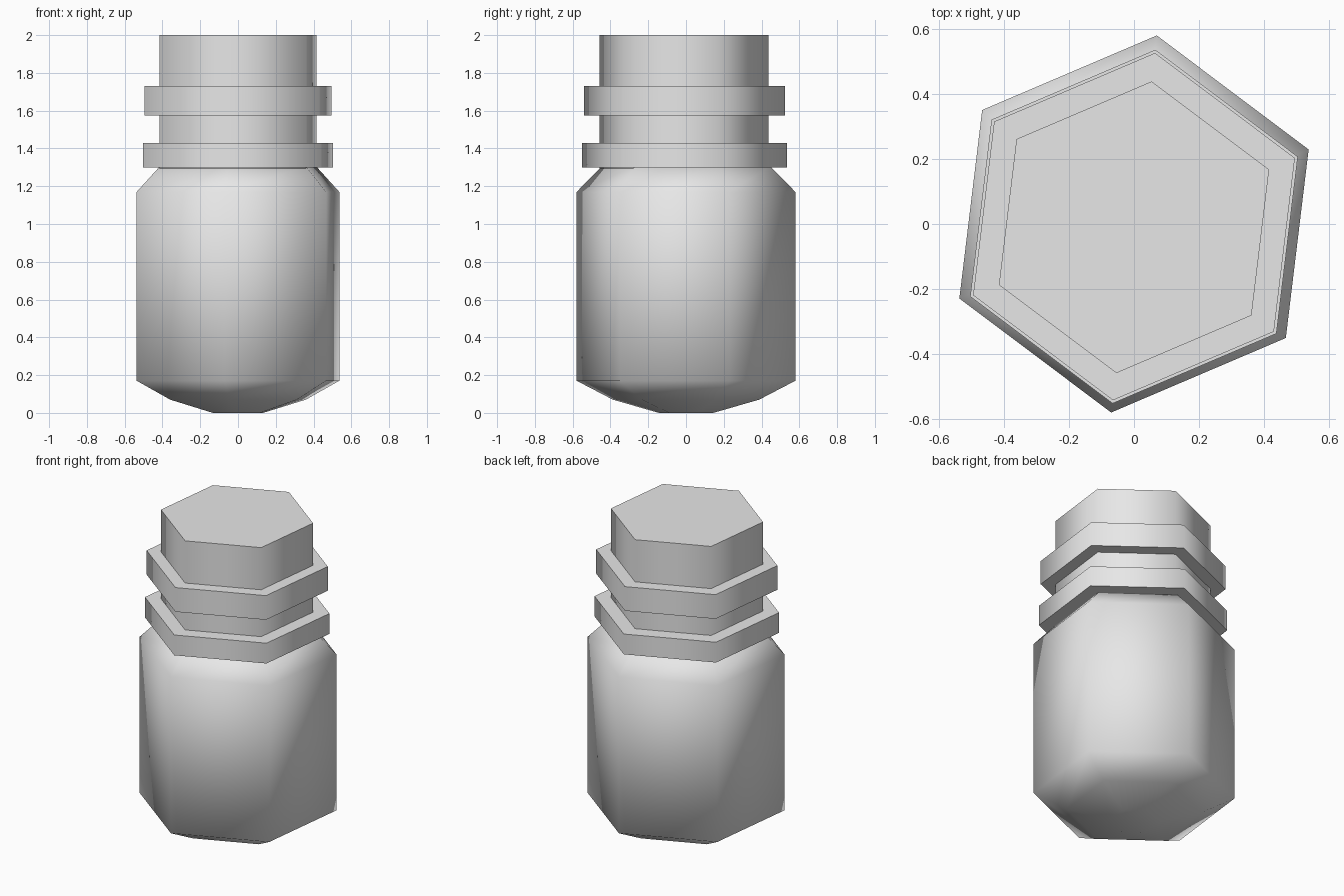
import bpy, bmesh, math

cube = bpy.data.objects.get("Cube")
if cube:
    bpy.data.objects.remove(cube, do_unlink=True)

SIDES = 6
TURN = math.radians(23.1)

grey = bpy.data.materials.new("light_grey")
grey.use_nodes = True
grey.diffuse_color = (0.8, 0.8, 0.8, 1)
grey.node_tree.nodes["Principled BSDF"].inputs["Base Color"].default_value = (0.8, 0.8, 0.8, 1)


def hex_turned(name, profile, y=0.0, ring=False):
    """Sweep a (radius, height) profile around six sides; cap the ends or close the loop."""
    bm = bmesh.new()
    loops = []
    for r, z in profile:
        angles = [TURN + math.tau * i / SIDES for i in range(SIDES)]
        loops.append([bm.verts.new((r * math.cos(a), r * math.sin(a), z)) for a in angles])
    pairs = list(zip(loops, loops[1:]))
    if ring:
        pairs.append((loops[-1], loops[0]))
    else:
        bm.faces.new(loops[0][::-1])
        bm.faces.new(loops[-1])
    for low, high in pairs:
        for i in range(SIDES):
            j = (i + 1) % SIDES
            bm.faces.new((low[i], low[j], high[j], high[i]))
    bmesh.ops.recalc_face_normals(bm, faces=bm.faces)
    mesh = bpy.data.meshes.new(name)
    bm.to_mesh(mesh)
    bm.free()
    mesh.materials.append(grey)
    obj = bpy.data.objects.new(name, mesh)
    obj.location.y = y
    bpy.context.collection.objects.link(obj)
    # Smooth across the six corners, keep the square rims crisp
    bpy.ops.object.select_all(action='DESELECT')
    obj.select_set(True)
    bpy.context.view_layer.objects.active = obj
    bpy.ops.object.shade_smooth_by_angle(angle=math.radians(65))
    return obj


# Jar body with rounded base and sloping shoulder
hex_turned("jar_body", [(0.145, 0), (0.39, 0.07), (0.583, 0.17), (0.583, 1.17), (0.45, 1.305)])

# Neck and stopper column
hex_turned("neck", [(0.451, 1.29), (0.451, 2.0)], y=-0.01)

# Two collars around the neck
for name, radius, low, high in (("lower_collar", 0.547, 1.30, 1.43),
                                ("upper_collar", 0.537, 1.575, 1.73)):
    hex_turned(name, [(0.43, low), (radius, low), (radius, high), (0.43, high)], y=-0.008, ring=True)
